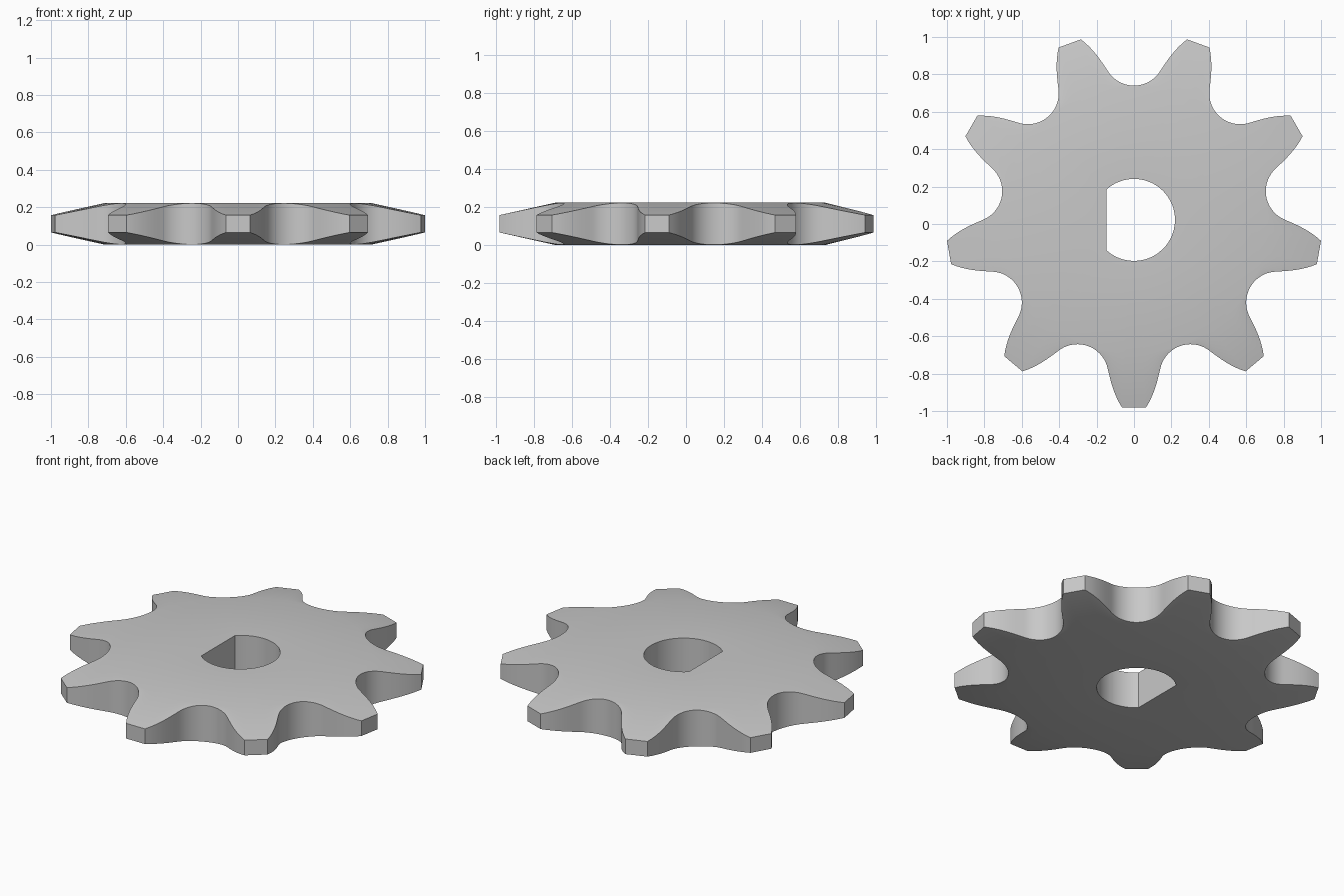
import bpy
import bmesh
from math import sin, cos, radians, atan2, hypot, acos, pi

cube = bpy.data.objects.get("Cube")
if cube:
    bpy.data.objects.remove(cube, do_unlink=True)

TEETH = 9
HALF = 0.111          # half thickness of the hub disc
TIP_HALF = 0.046      # half thickness at the tooth tips
BEVEL_R, TIP_R = 0.714, 1.006
BORE_R, FLAT = 0.219, 0.148
CENTRE_Y = 0.022

steel = bpy.data.materials.new("grey_steel")
steel.use_nodes = True
colour = (0.58, 0.58, 0.58, 1)
steel.diffuse_color = colour
steel.node_tree.nodes["Principled BSDF"].inputs["Base Color"].default_value = colour


def half_tooth():
    """Points (along, across) from the tip corner down to the valley floor."""
    pts = []
    for i in range(8):                       # convex flank
        s = 0.211 * (1 - i / 8)
        pts.append((0.793 + s, 0.141 - 0.23 * s - 3.1 * s ** 3))
    cx, cy = 0.883 * cos(radians(20)), 0.883 * sin(radians(20))
    for i in range(13):                      # round roller seat
        a = radians(257 - 57 * i / 12)
        pts.append((cx + 0.165 * cos(a), cy + 0.165 * sin(a)))
    return pts


# Outline in polar form, one tooth repeated around the wheel
half = half_tooth()
tooth = [(x, -y) for x, y in reversed(half[:-1])] + half
outline = []
for k in range(TEETH):
    turn = radians(-90) + k * 2 * pi / TEETH
    outline += [(hypot(x, y), turn + atan2(y, x)) for x, y in tooth]

# D-shaped bore, with the nearest points snapped to its two corners
bore_angles = [a % (2 * pi) for r, a in outline]
for corner in (pi - acos(FLAT / BORE_R), pi + acos(FLAT / BORE_R)):
    i = min(range(len(bore_angles)), key=lambda j: abs(bore_angles[j] - corner))
    bore_angles[i] = corner


def bore_radius(a):
    return min(BORE_R, FLAT / -cos(a)) if cos(a) < -0.01 else BORE_R


def half_height(r):
    t = max(0, (r - BEVEL_R) / (TIP_R - BEVEL_R))
    return HALF + (TIP_HALF - HALF) * t


# Loops run from the top of the bore, over the rim and back underneath
bore = [(bore_radius(a), a) for a in bore_angles]
ring = [(BEVEL_R, a) for r, a in outline]
bm = bmesh.new()
loops = []
for points, side in ((bore, 1), (ring, 1), (outline, 1),
                     (outline, -1), (ring, -1), (bore, -1)):
    loops.append([bm.verts.new((r * cos(a), r * sin(a) + CENTRE_Y,
                                HALF + side * half_height(r)))
                  for r, a in points])
n = len(outline)
for j, upper in enumerate(loops):
    lower = loops[(j + 1) % len(loops)]
    for i in range(n):
        m = (i + 1) % n
        bm.faces.new((upper[i], lower[i], lower[m], upper[m]))
bmesh.ops.recalc_face_normals(bm, faces=bm.faces)

mesh = bpy.data.meshes.new("sprocket_wheel")
bm.to_mesh(mesh)
bm.free()
mesh.materials.append(steel)
wheel = bpy.data.objects.new("sprocket_wheel", mesh)
bpy.context.collection.objects.link(wheel)

# Smooth curves, crisp rims
bpy.ops.object.select_all(action="DESELECT")
wheel.select_set(True)
bpy.context.view_layer.objects.active = wheel
bpy.ops.object.shade_smooth_by_angle(angle=radians(30))
